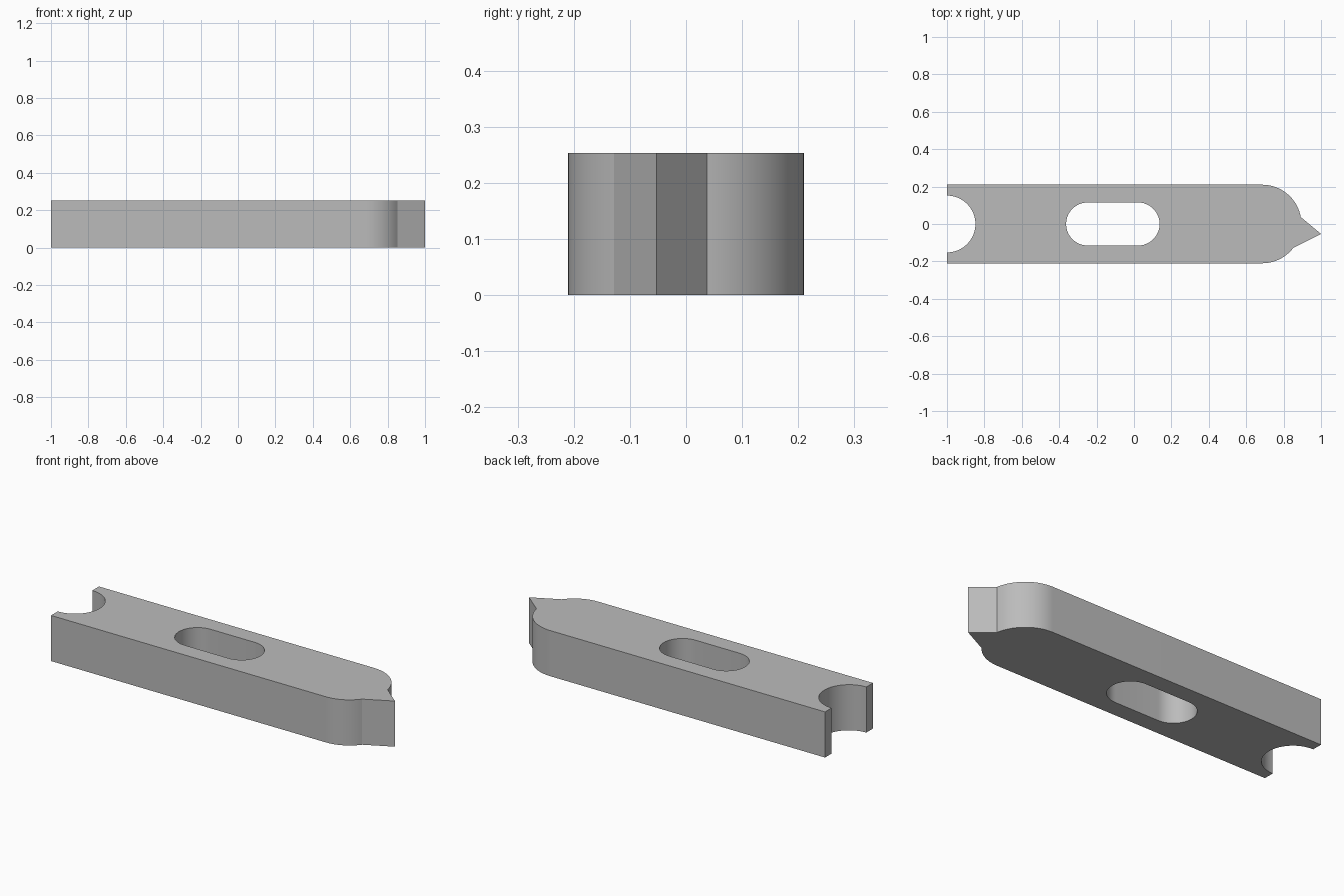
import bpy
import bmesh
from math import cos, sin, pi, asin
from mathutils import Vector

cube = bpy.data.objects.get("Cube")
if cube:
    bpy.data.objects.remove(cube, do_unlink=True)

HEIGHT = 0.253
HALF_WIDTH = 0.21
NOSE_X = 0.685
NOTCH_R = 0.152
SLOT_R = 0.115


def arc(cx, cy, r, start, end, steps):
    """Points along a circular arc from one angle to another."""
    angles = [start + (end - start) * i / steps for i in range(steps + 1)]
    return [(cx + r * cos(a), cy + r * sin(a)) for a in angles]


# Outer profile: rounded nose with an off-centre point, round notch at the tail
lower_end = asin(-0.128 / HALF_WIDTH)
upper_start = asin(0.037 / HALF_WIDTH)
outline = (
    arc(NOSE_X, 0, HALF_WIDTH, -pi / 2, lower_end, 12)
    + [(1, -0.053)]
    + arc(NOSE_X, 0, HALF_WIDTH, upper_start, pi / 2, 20)
    + [(-1, HALF_WIDTH)]
    + arc(-1, 0, NOTCH_R, pi / 2, -pi / 2, 32)
    + [(-1, -HALF_WIDTH)]
)

# Long hole through the middle
slot = (arc(0.022, 0, SLOT_R, -pi / 2, pi / 2, 24)
        + arc(-0.248, 0, SLOT_R, pi / 2, 3 * pi / 2, 24))

# Fill between the loops and raise the plate
bm = bmesh.new()
edges = []
for loop in (outline, slot):
    verts = [bm.verts.new((x, y, 0)) for x, y in loop]
    edges += [bm.edges.new((a, b)) for a, b in zip(verts, verts[1:] + verts[:1])]
bmesh.ops.triangle_fill(bm, use_beauty=True, use_dissolve=False, edges=edges,
                        normal=Vector((0, 0, 1)))
raised = bmesh.ops.extrude_face_region(bm, geom=bm.faces[:], use_keep_orig=True)
top = [g for g in raised["geom"] if isinstance(g, bmesh.types.BMVert)]
bmesh.ops.translate(bm, verts=top, vec=(0, 0, HEIGHT))
bmesh.ops.recalc_face_normals(bm, faces=bm.faces[:])

mesh = bpy.data.meshes.new("clamp_bar")
bm.to_mesh(mesh)
bm.free()
bar = bpy.data.objects.new("clamp_bar", mesh)
bpy.context.collection.objects.link(bar)

# Plain grey metal
grey = bpy.data.materials.new("grey_metal")
grey.use_nodes = True
colour = (0.5, 0.5, 0.5, 1)
grey.diffuse_color = colour
grey.node_tree.nodes["Principled BSDF"].inputs["Base Color"].default_value = colour
mesh.materials.append(grey)

# Smooth curved walls, crisp edges
bpy.ops.object.select_all(action="DESELECT")
bar.select_set(True)
bpy.context.view_layer.objects.active = bar
bpy.ops.object.shade_smooth_by_angle(angle=pi / 9)
